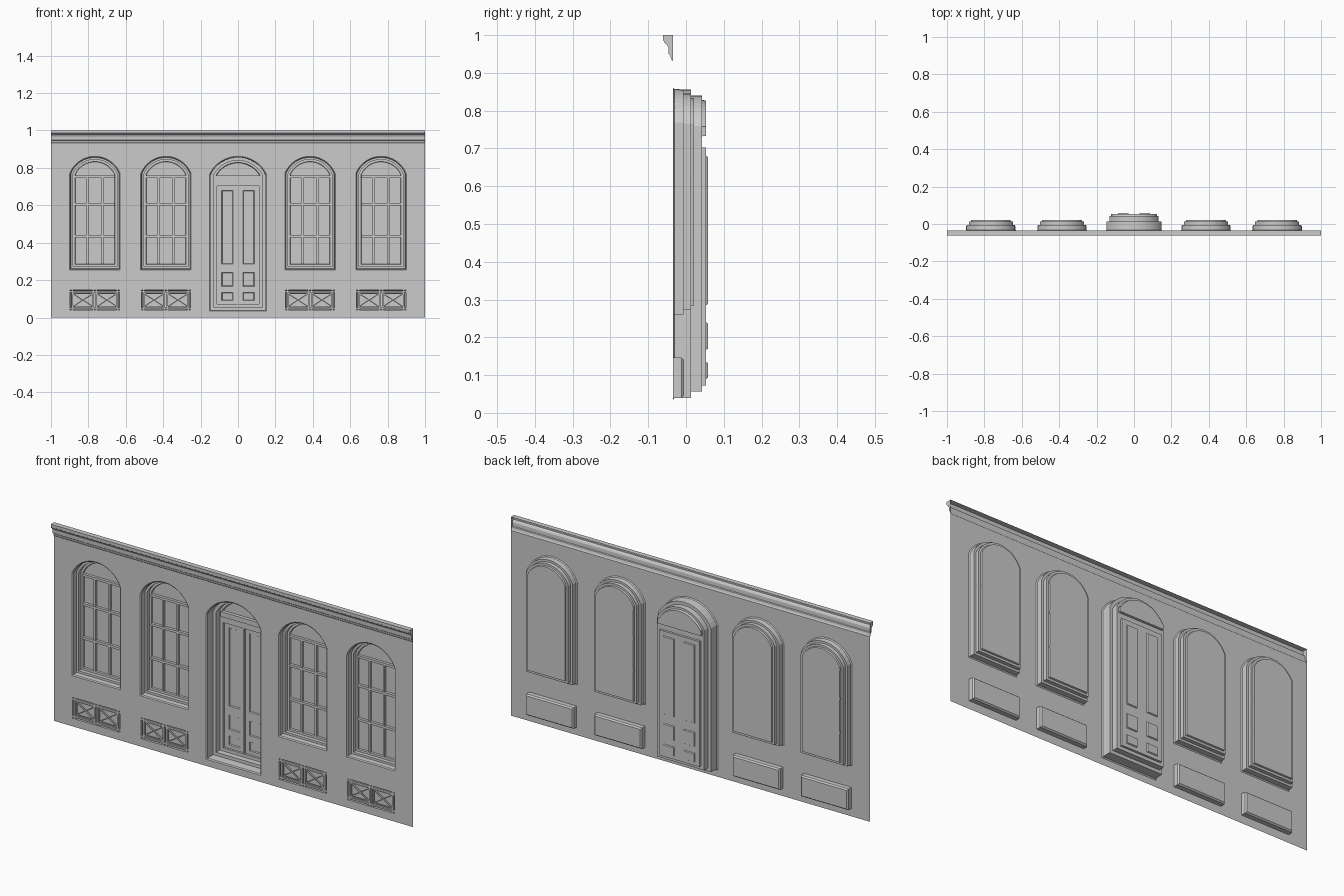
import bpy, bmesh, math
from mathutils import Matrix, Vector

if "Cube" in bpy.data.objects:
    bpy.data.objects.remove(bpy.data.objects["Cube"])

WALL_Y = -0.035
WINDOW_X = (-0.765, -0.385, 0.385, 0.765)


def finish(name, bm):
    mesh = bpy.data.meshes.new(name)
    bm.to_mesh(mesh)
    bm.free()
    ob = bpy.data.objects.new(name, mesh)
    bpy.context.collection.objects.link(ob)
    return ob


def rect(cx, hw, z0, z1, d=0):
    return [(cx - hw + d, z0 + d), (cx + hw - d, z0 + d),
            (cx + hw - d, z1 - d), (cx - hw + d, z1 - d)]


def arch(cx, hw, z0, rise, d=0, top=0.862, n=16):
    """Segmental arch outline, inset concentrically by d."""
    r = (hw * hw + rise * rise) / (2 * rise)
    zc = top - r
    r, hw, z0 = r - d, hw - d, z0 + d
    a = math.asin(min(1, hw / r))
    pts = [(cx - hw, z0), (cx + hw, z0)]
    for i in range(n + 1):
        t = a - 2 * a * i / n
        pts.append((cx + r * math.sin(t), zc + r * math.cos(t)))
    return pts


def recess(name, outline, profile, cap=True):
    """Stepped recess: profile is a list of (inset, y)."""
    bm = bmesh.new()
    rings = [[bm.verts.new((x, y, z)) for x, z in outline(d)] for d, y in profile]
    for a, b in zip(rings, rings[1:]):
        for i in range(len(a)):
            j = (i + 1) % len(a)
            bm.faces.new((a[i], a[j], b[j], b[i]))
    if cap:
        bm.faces.new(rings[-1])
    return finish(name, bm)


def sheet(name, y, loops):
    """Flat face with holes; the first loop is the outside."""
    bm = bmesh.new()
    edges = []
    for loop in loops:
        vs = [bm.verts.new((x, y, z)) for x, z in loop]
        edges += [bm.edges.new((vs[i - 1], vs[i])) for i in range(len(vs))]
    bmesh.ops.triangle_fill(bm, edges=edges, use_beauty=True, normal=(0, -1, 0))
    bm.normal_update()
    bmesh.ops.reverse_faces(bm, faces=[f for f in bm.faces if f.normal.y > 0])
    return finish(name, bm)


def bar(bm, x0, x1, y0, y1, z0, z1, angle=0):
    m = (Matrix.Translation(((x0 + x1) / 2, (y0 + y1) / 2, (z0 + z1) / 2))
         @ Matrix.Rotation(angle, 4, 'Y')
         @ Matrix.Diagonal((x1 - x0, y1 - y0, z1 - z0, 1)))
    bmesh.ops.create_cube(bm, size=1, matrix=m)


# outlines of the openings
def window_line(cx):
    return lambda d: arch(cx, 0.135, 0.255, 0.092, d)


def grille_line(cx):
    return lambda d: rect(cx, 0.132, 0.04, 0.146, d)


def door_line(d):
    return arch(0, 0.153, 0.034, 0.097, d)


# wall with openings
holes = [window_line(x)(0) for x in WINDOW_X] + [grille_line(x)(0) for x in WINDOW_X]
sheet("wall", WALL_Y, [rect(0, 1, 0, 0.932), door_line(0)] + holes)

# cornice: profile swept along x, open at the back, closed at the ends
prof = [(-0.035, 0.932), (-0.039, 0.936), (-0.042, 0.947), (-0.046, 0.950), (-0.047, 0.968),
        (-0.051, 0.975), (-0.057, 0.979), (-0.058, 0.984), (-0.061, 0.986),
        (-0.061, 1.0), (-0.035, 1.0)]
bm = bmesh.new()
left = [bm.verts.new((-1, y, z)) for y, z in prof]
right = [bm.verts.new((1, y, z)) for y, z in prof]
for i in range(len(prof) - 1):
    bm.faces.new((left[i], left[i + 1], right[i + 1], right[i])[::-1])
bm.faces.new(left)
bm.faces.new(right[::-1])
finish("cornice", bm)

for n, cx in enumerate(WINDOW_X, 1):
    # window reveal and glass
    recess(f"window_reveal_{n}", window_line(cx),
           [(0, WALL_Y), (0.005, -0.031), (0.006, -0.006), (0.017, -0.006),
            (0.017, 0.013), (0.028, 0.013), (0.030, 0.021)])
    # glazing bars
    bm = bmesh.new()
    for x in (-0.04, 0.04):
        bar(bm, cx + x - 0.005, cx + x + 0.005, 0.009, 0.0205, 0.285, 0.75)
    for z in (0.435, 0.605, 0.752):
        bar(bm, cx - 0.106, cx + 0.106, 0.007, 0.0205, z - 0.006, z + 0.006)
    finish(f"glazing_bars_{n}", bm)

    # vent recess below the window
    recess(f"vent_recess_{n}", grille_line(cx),
           [(0, WALL_Y), (0, -0.012), (0.006, -0.005)])
    # vent grille: rails, stiles and crossed bars
    bm = bmesh.new()
    for z in (0.047, 0.134):
        bar(bm, cx - 0.132, cx + 0.132, -0.034, -0.022, z - 0.001, z + 0.007)
    for s in (-1, 1):
        px = cx + s * 0.064
        for x in (-0.056, 0.056):
            bar(bm, px + x - 0.004, px + x + 0.004, -0.034, -0.022, 0.04, 0.146)
        for z in (0.058, 0.128):
            bar(bm, px - 0.056, px + 0.056, -0.030, -0.023, z - 0.002, z + 0.002)
        a, length = math.atan2(0.07, 0.108), math.hypot(0.07, 0.108)
        for sign in (-1, 1):
            bar(bm, px - length / 2, px + length / 2, -0.031, -0.024,
                0.0905, 0.0955, sign * a)
    finish(f"vent_grille_{n}", bm)

# door surround
recess("door_reveal", door_line,
       [(0, WALL_Y), (0.005, -0.031), (0.006, 0.013), (0.022, 0.013), (0.022, 0.042)],
       cap=False)


def fan_line(d):
    # door arch raised to a sill and inset to the fanlight edge
    pts = door_line(0.033 + d)
    return [(x, 0.732 + d) if i < 2 else (x, z) for i, (x, z) in enumerate(pts)]


def leaf_line(d):
    return rect(0, 0.112, 0.072, 0.703, d)


sheet("door_frame", 0.042, [door_line(0.022), fan_line(0), leaf_line(0)])
recess("fanlight", fan_line, [(0, 0.042), (0.003, 0.053)])
recess("leaf_edge", leaf_line, [(0, 0.042), (0, 0.053)], cap=False)

# transom bar under the fanlight and meeting strip between the leaves
bm = bmesh.new()
bar(bm, -0.122, 0.122, 0.036, 0.053, 0.733, 0.758)
finish("transom", bm)
bm = bmesh.new()
bar(bm, -0.004, 0.004, 0.047, 0.053, 0.072, 0.703)
finish("meeting_strip", bm)

# door leaves with recessed panels
panels = [(s * 0.057, 0.030, z0, z1) for s in (-1, 1)
          for z0, z1 in ((0.285, 0.68), (0.167, 0.24), (0.09, 0.135))]
sheet("door_leaves", 0.053, [leaf_line(0)] + [rect(*p) for p in panels])
for i, p in enumerate(panels, 1):
    recess(f"door_panel_{i}", lambda d, p=p: rect(*p, d), [(0, 0.053), (0.003, 0.058)])
